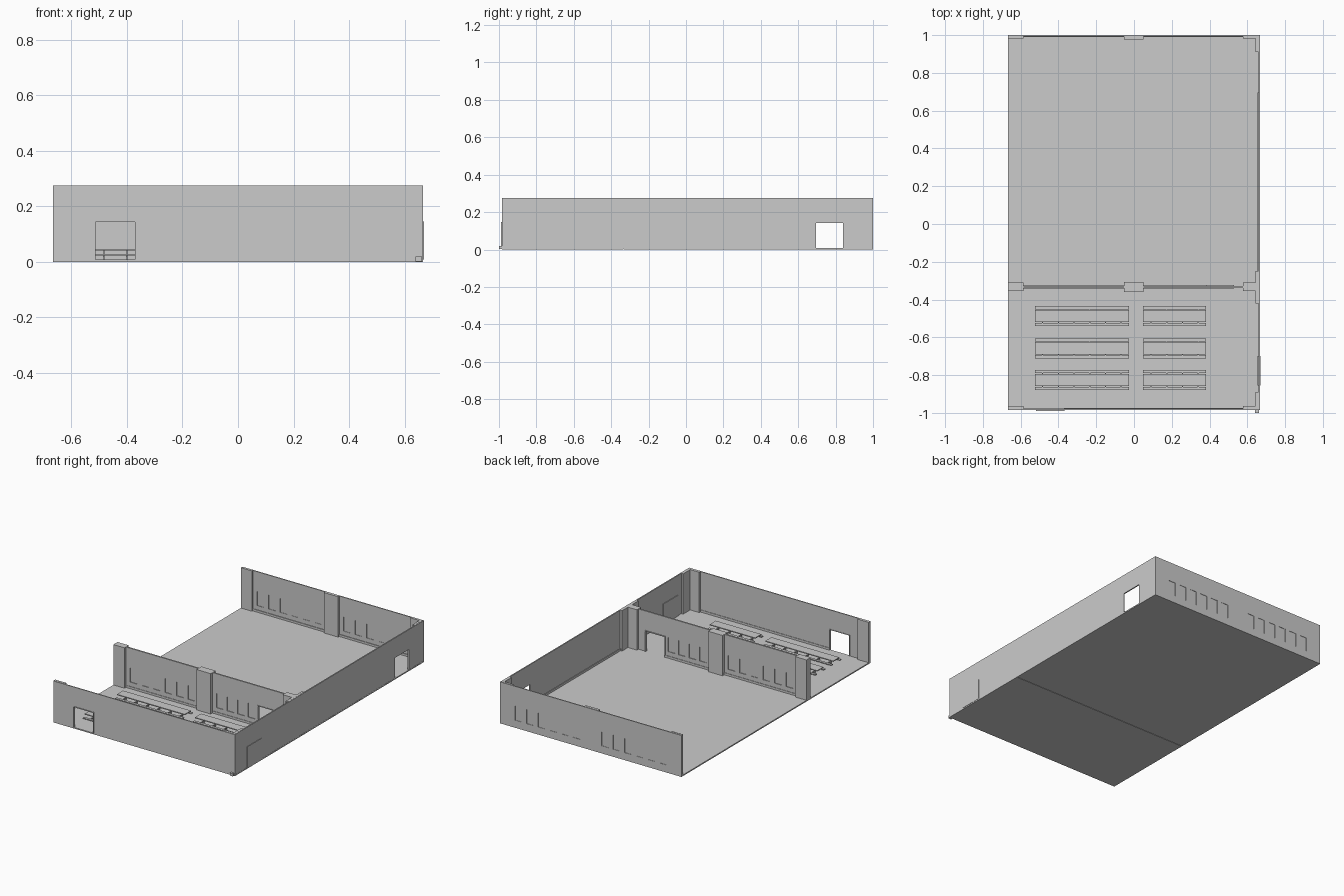
import bpy, bmesh

old = bpy.data.objects.get("Cube")
if old:
    bpy.data.objects.remove(old, do_unlink=True)

grey = bpy.data.materials.new("plain_grey")
grey.use_nodes = True
grey.diffuse_color = (0.6, 0.6, 0.6, 1)
grey.node_tree.nodes["Principled BSDF"].inputs["Base Color"].default_value = (0.6, 0.6, 0.6, 1)

HEIGHT, FLOOR, DOOR_TOP, SILL = 0.275, 0.008, 0.143, 0.05
HALF = 0.667


def boxes(name, spans):
    """One object made of boxes, each given as x, y and z ranges."""
    bm = bmesh.new()
    for span in spans:
        verts = bmesh.ops.create_cube(bm, size=1)["verts"]
        for v in verts:
            for i, (lo, hi) in enumerate(span):
                v.co[i] = lo if v.co[i] < 0 else hi
    mesh = bpy.data.meshes.new(name)
    bm.to_mesh(mesh)
    bm.free()
    mesh.materials.append(grey)
    obj = bpy.data.objects.new(name, mesh)
    bpy.context.collection.objects.link(obj)
    return obj


def cut(obj, spans):
    """Cut box-shaped openings out of an object."""
    cutter = boxes("opening_cutter", spans)
    cutter.hide_render = True
    mod = obj.modifiers.new("openings", "BOOLEAN")
    mod.operation, mod.solver, mod.object = "DIFFERENCE", "EXACT", cutter
    bpy.context.view_layer.objects.active = obj
    bpy.ops.object.modifier_apply(modifier=mod.name)
    bpy.data.objects.remove(cutter, do_unlink=True)


def window_row(start, count, pitch=0.085, width=0.05):
    return [(start + i * pitch, start + i * pitch + width) for i in range(count)]


def cross_wall(name, y0, y1, windows, door=None):
    """Wall along x with recessed panes and an optional doorway."""
    wall = boxes(name, [((-HALF, HALF), (y0, y1), (0.004, HEIGHT))])
    wide = (y0 - 0.02, y1 + 0.02)
    holes = [(w, wide, (SILL, DOOR_TOP)) for w in windows]
    if door:
        holes.append((door, wide, (FLOOR, DOOR_TOP)))
    cut(wall, holes)
    mid = (y0 + y1) / 2
    if windows:
        boxes(name + "_panes", [(w, (mid - 0.001, mid + 0.001), (SILL, DOOR_TOP)) for w in windows])


# Two floor slabs with a thin joint between the rooms
boxes("hall_floor", [((-HALF, HALF), (-0.331, 1.0), (0, FLOOR))])
boxes("dining_floor", [((-HALF, HALF), (-0.985, -0.334), (0, FLOOR))])

# Walls across the building
left_row = window_row(-0.555, 6)
right_row = window_row(0.08, 6)
cross_wall("back_wall", 0.993, 1.0, left_row + right_row)
cross_wall("middle_wall", -0.338, -0.328, left_row + window_row(0.08, 4, 0.077), (0.385, 0.525))
cross_wall("front_wall", -0.985, -0.978, [], (-0.514, -0.371))

# Long side wall with a doorway at the back
side = boxes("left_side_wall", [((0.658, HALF - 0.001), (-0.985, 1.0), (0.004, HEIGHT))])
cut(side, [((0.6, 0.7), (0.695, 0.84), (FLOOR, DOOR_TOP))])
boxes("closed_side_door", [((0.654, 0.669), (-0.855, -0.7), (FLOOR, DOOR_TOP + 0.003))])

# Pilasters in the corners and halfway along the walls
for label, y0, y1 in (("back", 0.982, 0.994), ("middle", -0.355, -0.311), ("front", -0.979, -0.964)):
    ends = [((-HALF, -0.585), (y0, y1)), ((0.578, 0.66), (y0, y1))]
    if label != "front":
        extra = 0.004
        ends.append(((-0.053, 0.051), (y0 - extra, y1 + (extra if label == "middle" else 0))))
    boxes(label + "_pilasters", [(x, y, (0.005, HEIGHT + 0.001)) for x, y in ends])
boxes("side_pilasters", [((0.644, 0.66), y, (0.005, HEIGHT + 0.001))
                         for y in ((0.91, 0.99), (-0.42, -0.25), (-0.975, -0.89))])

# Low skirting along the walls
skirt_z = (0.005, 0.022)
boxes("skirting", [
    ((-HALF, 0.66), (0.989, 0.994), skirt_z),
    ((-HALF, 0.385), (-0.329, -0.325), skirt_z),
    ((-HALF, 0.385), (-0.341, -0.337), skirt_z),
    ((-0.371, 0.66), (-0.979, -0.975), skirt_z),
    ((0.654, 0.659), (-0.32, 0.695), skirt_z),
])

# Slim door surrounds
def surround(name, a, b, y0, y1):
    t = 0.004
    boxes(name, [((a - t, a), (y0, y1), (FLOOR, DOOR_TOP)),
                 ((b, b + t), (y0, y1), (FLOOR, DOOR_TOP)),
                 ((a - t, b + t), (y0, y1), (DOOR_TOP, DOOR_TOP + t))])


surround("front_door_surround", -0.514, -0.371, -0.989, -0.976)
surround("middle_door_surround", 0.385, 0.525, -0.341, -0.322)

# Small block at the foot of the front corner
boxes("corner_block", [((0.64, 0.662), (-1.0, -0.98), (0.002, 0.02))])

# Long tables, each with a bench on both sides and evenly spaced legs
for row, y in enumerate((-0.488, -0.658, -0.826), 1):
    for label, x0, x1 in (("right", -0.525, -0.027), ("left", 0.048, 0.382)):
        name = f"{label}_table_{row}"
        boxes(name + "_top", [((x0, x1), (y - 0.032, y + 0.032), (0.041, 0.047))])
        boxes(name + "_benches", [((x0, x1), sorted((y + s * 0.036, y + s * 0.053)), (0.023, 0.028))
                                  for s in (-1, 1)])
        count = round((x1 - x0) / 0.083)
        supports = []
        for i in range(count):
            x = x0 + (i + 0.5) * (x1 - x0) / count
            post = (x - 0.003, x + 0.003)
            supports.append((post, (y - 0.003, y + 0.003), (FLOOR, 0.042)))
            supports.append((post, (y - 0.045, y + 0.045), (0.018, 0.0235)))
        boxes(name + "_legs", supports)
